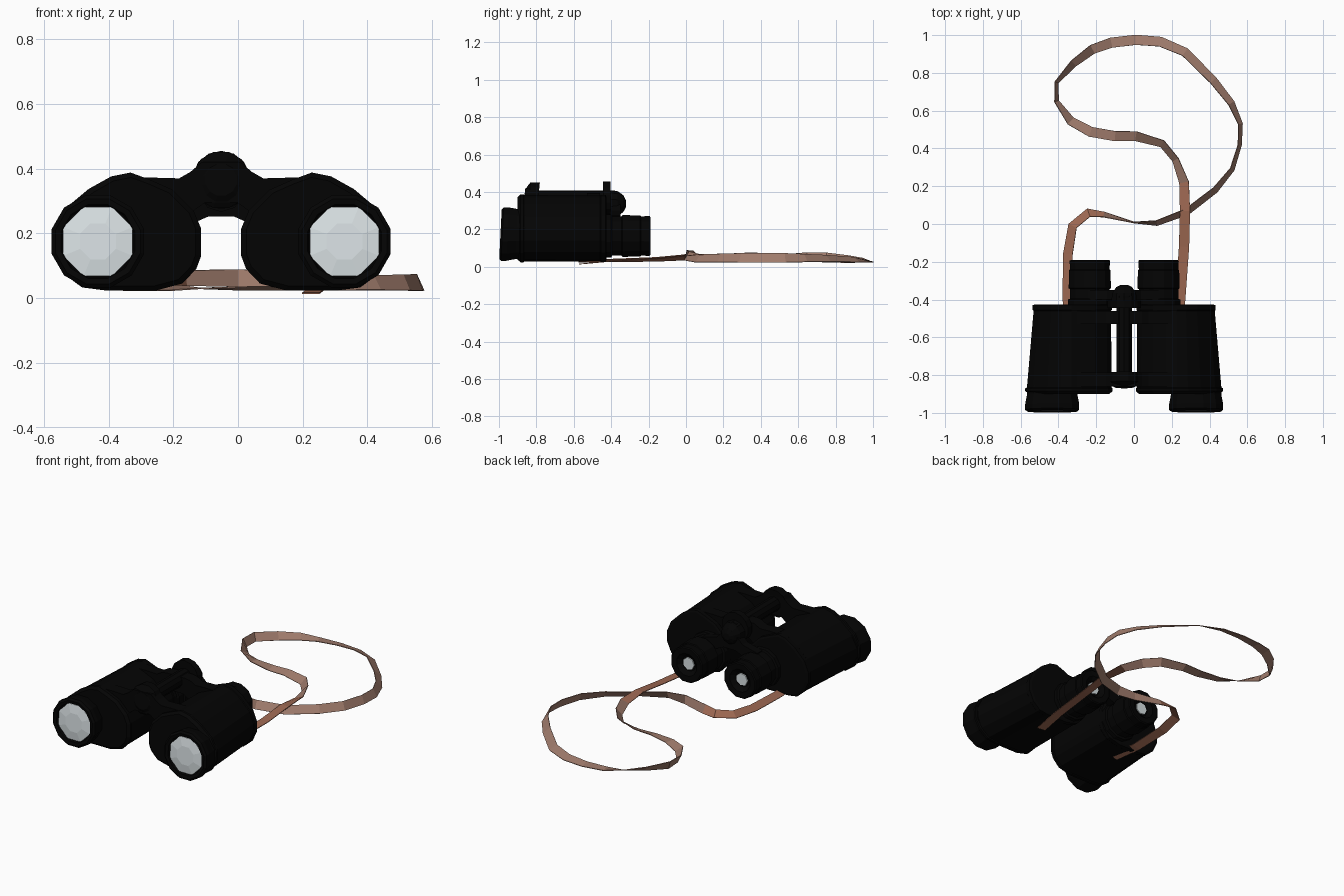
import bpy, bmesh, math
from mathutils import Vector

CX = -0.052  # hinge axis of the binoculars


def mat(name, c):
    m = bpy.data.materials.new(name)
    m.diffuse_color = (*c, 1)
    return m


BLACK = mat("black_leatherette", (0.0012, 0.0012, 0.0012))
GLASS = mat("pale_glass", (0.70, 0.76, 0.78))
TAN = mat("strap_tan", (0.35, 0.20, 0.15))
RED = mat("strap_red_brown", (0.34, 0.14, 0.085))


def finish(name, bm, *mats):
    bmesh.ops.recalc_face_normals(bm, faces=bm.faces)
    me = bpy.data.meshes.new(name)
    bm.to_mesh(me)
    bm.free()
    for m in mats:
        me.materials.append(m)
    ob = bpy.data.objects.new(name, me)
    bpy.context.collection.objects.link(ob)
    return ob


def loft(name, rings, m=BLACK):
    """Skin a list of equal-length rings and cap both ends."""
    bm = bmesh.new()
    vs = [[bm.verts.new(p) for p in r] for r in rings]
    n = len(vs[0])
    for a, b in zip(vs, vs[1:]):
        for i in range(n):
            bm.faces.new((a[i], a[(i + 1) % n], b[(i + 1) % n], b[i]))
    bm.faces.new(vs[0])
    bm.faces.new(vs[-1])
    return finish(name, bm, m)


def circle(x, y, z, r, n, tilt=0.0):
    out = []
    for i in range(n):
        a = 2 * math.pi * (i + 0.5) / n
        dz = r * math.sin(a)
        out.append((x + r * math.cos(a), y + tilt * dz, z + dz))
    return out


def turned(name, x, z, prof, n=12, m=BLACK, tilt=0.0):
    return loft(name, [circle(x, y, z, r, n, tilt) for y, r in prof], m)


def slab(name, pts, y0, y1):
    """Flat plate with an (x, z) outline."""
    return loft(name, [[(x, y, z) for x, z in pts] for y in (y0, y1)])


# Cross-section of one prism body: distance from hinge, height
BODY = [(0.062, 0.13), (0.062, 0.215), (0.085, 0.27), (0.15, 0.335), (0.22, 0.366),
        (0.28, 0.388), (0.34, 0.376), (0.41, 0.337), (0.49, 0.27), (0.524, 0.20),
        (0.522, 0.14), (0.487, 0.075), (0.43, 0.033), (0.36, 0.024), (0.20, 0.024),
        (0.12, 0.045), (0.077, 0.09)]


def body_ring(s, y, k, narrow):
    ring = []
    for u, z in BODY:
        u2 = 0.27 + (u - 0.27) * k
        if u > 0.27:
            u2 -= narrow * (u - 0.27) / 0.25   # outer side tapers to the rear
        ring.append((CX + s * u2, y, 0.2 + (z - 0.2) * k))
    return ring


for s, side in ((-1, "left"), (1, "right")):
    # prism body with raised rims at both ends
    loft(side + "_body", [body_ring(s, y, k, t) for y, k, t in (
        (-0.425, 0.92, 0.035), (-0.43, 0.985, 0.035), (-0.455, 0.985, 0.035),
        (-0.46, 0.965, 0.035), (-0.865, 0.975, 0.003), (-0.87, 1.0, 0.0),
        (-0.885, 1.0, 0.0), (-0.90, 0.92, 0.005))])
    # flared objective barrel with recessed glass
    xo = CX + s * 0.381
    turned(side + "_objective", xo, 0.175, (
        (-0.86, 0.138), (-0.905, 0.138), (-0.955, 0.148), (-0.982, 0.148),
        (-0.992, 0.136), (-0.988, 0.118), (-0.965, 0.113)), 12, BLACK, 0.05)
    turned(side + "_objective_lens", xo, 0.175, (
        (-0.96, 0.116), (-0.978, 0.116), (-0.986, 0.06)), 8, GLASS, 0.04)
    # eyepiece with cup and small glass
    xe = CX + s * 0.182
    turned(side + "_eyepiece", xe, 0.165, (
        (-0.44, 0.12), (-0.40, 0.12), (-0.395, 0.108), (-0.345, 0.108),
        (-0.34, 0.116), (-0.245, 0.113), (-0.24, 0.108), (-0.195, 0.111),
        (-0.19, 0.104), (-0.192, 0.07), (-0.215, 0.046)))
    turned(side + "_eyepiece_lens", xe, 0.165, ((-0.225, 0.042), (-0.21, 0.038)), 7, GLASS)


# Two hinge bridges, the rear one flatter
def bridge(name, top, y0, y1):
    half = [(0.06, top), (0.095, min(top, 0.39)), (0.13, 0.37), (0.20, 0.372),
            (0.25, 0.372), (0.25, 0.32), (0.13, 0.29), (0.085, 0.27), (0.05, 0.295)]
    slab(name, [(CX + u, z) for u, z in half] + [(CX - u, z) for u, z in reversed(half)], y0, y1)


bridge("front_bridge", 0.42, -0.86, -0.785)
bridge("rear_bridge", 0.395, -0.53, -0.46)

# Hinge rod, caps and focus knob
turned("hinge_rod", CX, 0.365, ((-0.85, 0.043), (-0.38, 0.043)), 10)
turned("front_hinge_cap", CX, 0.365, ((-0.865, 0.05), (-0.85, 0.075), (-0.84, 0.09),
                                      (-0.79, 0.088)), 12, BLACK, 0.1)
turned("focus_wheel", CX, 0.365, ((-0.445, 0.09), (-0.405, 0.09)), 14)
turned("focus_knob", CX, 0.338, ((-0.41, 0.072), (-0.365, 0.066), (-0.335, 0.045),
                                 (-0.322, 0.02)), 10)

# Arm joining the eyepieces
arm = [(0.04, 0.35), (0.09, 0.30), (0.19, 0.275), (0.19, 0.21), (0.09, 0.23), (0.04, 0.252)]
slab("eyepiece_arm", [(CX + u, z) for u, z in arm] + [(CX - u, z) for u, z in reversed(arm)],
     -0.40, -0.35)

# Neck strap: x, y, height, tilt in degrees (positive = left edge raised)
PATH = [(-0.325, -0.57, .03, -12), (-0.352, -0.40, .034, -15), (-0.35, -0.16, .04, -22),
        (-0.325, -0.01, .05, -30), (-0.24, 0.06, .058, -35), (-0.16, 0.05, .062, -60),
        (0, 0.008, .062, -85), (0.12, 0.005, .058, -120), (0.28, 0.065, .045, -130),
        (0.43, 0.18, .047, -125), (0.52, 0.29, .048, -115), (0.56, 0.42, .048, -110),
        (0.563, 0.53, .048, -115), (0.515, 0.64, .047, -130), (0.42, 0.76, .045, -140),
        (0.27, 0.91, .038, -150), (0.14, 0.965, .033, -162), (0.01, 0.975, .03, -170),
        (-0.12, 0.96, .03, -180), (-0.22, 0.925, .035, -205), (-0.32, 0.85, .042, -225),
        (-0.41, 0.75, .05, -250), (-0.41, 0.65, .052, -245), (-0.335, 0.545, .052, -212),
        (-0.23, 0.488, .05, -185), (-0.10, 0.465, .05, -168), (0.01, 0.465, .05, -160),
        (0.15, 0.425, .052, -135), (0.22, 0.34, .055, -130), (0.265, 0.22, .06, -160),
        (0.27, 0.07, .066, -180), (0.265, -0.12, .045, -182), (0.245, -0.40, .030, -180),
        (0.225, -0.57, .015, -180)]
bm = bmesh.new()
pts = [Vector(p[:3]) for p in PATH]
rows = []
for i, p in enumerate(pts):
    t = pts[min(i + 1, len(pts) - 1)] - pts[max(i - 1, 0)]
    t.z = 0
    t.normalize()
    a = math.radians(PATH[i][3])
    side = Vector((-t.y, t.x, 0))
    across = side * math.cos(a) + Vector((0, 0, math.sin(a)))
    thick = t.cross(across) * 0.002
    w = across * 0.027
    rows.append([bm.verts.new(q) for q in (p - w - thick, p + w - thick,
                                           p + w + thick, p - w + thick)])
for i, (a, b) in enumerate(zip(rows, rows[1:])):
    near = i < 5 or i > len(rows) - 6      # redder ends by the binoculars
    for j in range(4):
        f = bm.faces.new((a[j], a[(j + 1) % 4], b[(j + 1) % 4], b[j]))
        f.material_index = 1 if near else 0
bm.faces.new(rows[0]).material_index = 1
bm.faces.new(rows[-1]).material_index = 1
finish("neck_strap", bm, TAN, RED)
